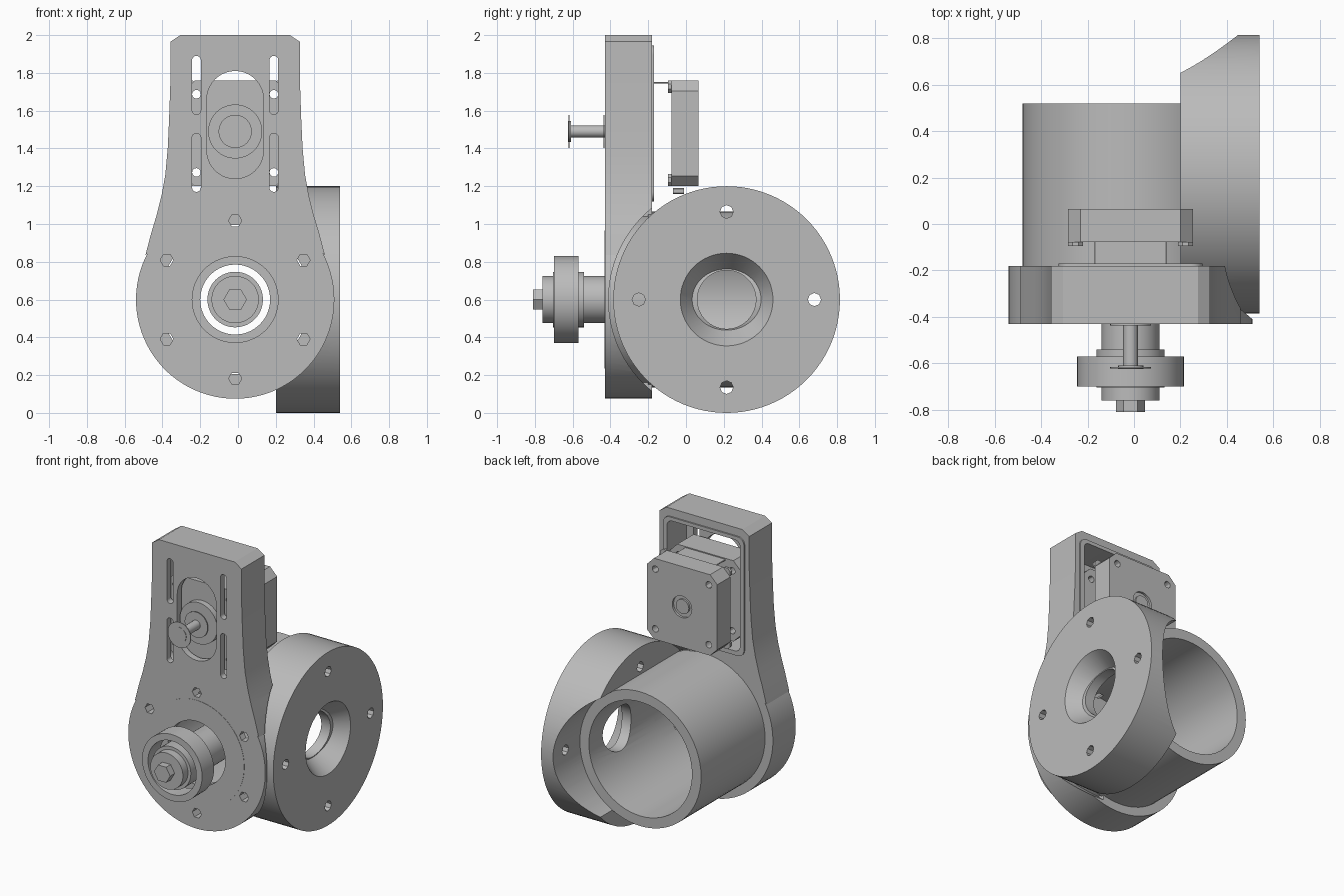
import bpy, bmesh, math
from mathutils import Matrix, Vector

if "Cube" in bpy.data.objects:
    bpy.data.objects.remove(bpy.data.objects["Cube"], do_unlink=True)

grey = bpy.data.materials.new("plain grey")
grey.use_nodes = True
grey.diffuse_color = (0.5, 0.5, 0.5, 1)
grey.node_tree.nodes["Principled BSDF"].inputs["Base Color"].default_value = (0.5, 0.5, 0.5, 1)

CX, AXIS_Z, MOTOR_Z = -0.015, 0.6, 1.48
FLANGE_Y = 0.215


def finish(name, bm):
    bmesh.ops.recalc_face_normals(bm, faces=bm.faces)
    mesh = bpy.data.meshes.new(name)
    bm.to_mesh(mesh)
    bm.free()
    mesh.materials.append(grey)
    ob = bpy.data.objects.new(name, mesh)
    bpy.context.collection.objects.link(ob)
    return ob


def prism(name, pts, y0, y1):
    """Outline in x and z, extruded along y."""
    bm = bmesh.new()
    face = bm.faces.new([bm.verts.new((x, y0, z)) for x, z in pts])
    out = bmesh.ops.extrude_face_region(bm, geom=[face])
    moved = [v for v in out["geom"] if isinstance(v, bmesh.types.BMVert)]
    bmesh.ops.translate(bm, verts=moved, vec=(0, y1 - y0, 0))
    return finish(name, bm)


def cyl_y(name, x, z, r, y0, y1, n=64):
    ring = [math.tau * i / n for i in range(n)]
    return prism(name, [(x + r * math.cos(a), z + r * math.sin(a)) for a in ring], y0, y1)


def cyl_x(name, y, z, r0, r1, x0, x1, n=64):
    bm = bmesh.new()
    place = Matrix.Translation(((x0 + x1) / 2, y, z)) @ Matrix.Rotation(math.pi / 2, 4, "Y")
    bmesh.ops.create_cone(bm, cap_ends=True, segments=n, radius1=r0, radius2=r1,
                          depth=x1 - x0, matrix=place)
    return finish(name, bm)


def rounded(x0, x1, z0, z1, r, n=6):
    """Rectangle outline; n=1 gives chamfered corners."""
    pts = []
    for q, (x, z) in enumerate([(x1 - r, z1 - r), (x0 + r, z1 - r), (x0 + r, z0 + r), (x1 - r, z0 + r)]):
        for i in range(n + 1):
            a = math.pi / 2 * (q + i / n)
            pts.append((x + r * math.cos(a), z + r * math.sin(a)))
    return pts


def slot(x, w, z0, z1):
    return rounded(x - w, x + w, z0, z1, w * 0.999, 10)


def cut(ob, cutters):
    for c in cutters:
        c.hide_render = True
        mod = ob.modifiers.new("cut", "BOOLEAN")
        mod.operation, mod.solver, mod.object = "DIFFERENCE", "EXACT", c
        bpy.context.view_layer.objects.active = ob
        bpy.ops.object.modifier_apply(modifier=mod.name)
        bpy.data.objects.remove(c, do_unlink=True)
    return ob


def ring(name, r_out, r_in, y0, y1, z=AXIS_Z):
    return cut(cyl_y(name, CX, z, r_out, y0, y1),
               [cyl_y("bore_cutter", CX, z, r_in, y0 - 0.1, y1 + 0.1)])


def saddle(name, r, x0, x1, tube_r):
    """Disc facing x, hollowed to sit against the tube."""
    return cut(cyl_x(name, FLANGE_Y, AXIS_Z, r, r, x0, x1, 96),
               [cyl_y("tube_cutter", CX, AXIS_Z, tube_r, -1, 1.2, 96)])


# Housing: round base blending into a tall neck
right = [(0.475, 0.835), (0.445, 0.95), (0.415, 1.05), (0.39, 1.15), (0.37, 1.26),
         (0.357, 1.4), (0.35, 1.55), (0.343, 1.75), (0.343, 1.965), (0.29, 2.0)]
arc = [math.radians(152 + 236 * i / 60) for i in range(61)]
outline = [(CX + 0.525 * math.cos(a), AXIS_Z + 0.525 * math.sin(a)) for a in arc]
outline += [(CX + x, z) for x, z in right] + [(CX - x, z) for x, z in reversed(right)]
housing = prism("housing", outline, -0.43, -0.18)
cutters = [prism("pocket_cutter", rounded(-0.295, 0.265, 1.15, 1.92, 0.04), -0.385, 0),
           prism("shaft_slot_cutter", slot(CX, 0.15, 1.24, 1.81), -0.6, -0.3),
           cyl_y("bore_cutter", CX, AXIS_Z, 0.22, -0.6, 0),
           cyl_y("chamber_cutter", CX, AXIS_Z, 0.395, -0.38, 0),
           saddle("flange_cutter", 0.625, 0.1, 0.8, 0.455)]
for side in (-1, 1):
    for z in (1.17, 1.58):
        cutters.append(prism("slot_cutter", slot(CX + side * 0.205, 0.023, z, z + 0.31), -0.6, -0.3))
for i in range(6):
    a = math.radians(30 + 60 * i)
    cutters.append(cyl_y("screw_cutter", CX + 0.418 * math.cos(a), AXIS_Z + 0.418 * math.sin(a),
                         0.035, -0.6, -0.34, 6))
cut(housing, cutters)

# Raised lip round the pocket, and the front cover ring
cut(prism("pocket_lip", rounded(-0.325, 0.295, 1.12, 1.945, 0.05), -0.185, -0.17),
    [prism("lip_cutter", rounded(-0.295, 0.265, 1.15, 1.92, 0.04), -0.4, 0)])
ring("cover_ring", 0.365, 0.22, -0.432, -0.39)

# Main tube with a side opening, and the side flange
tube = ring("main_tube", 0.465, 0.395, -0.2, 0.52)
cut(tube, [cyl_x("opening_cutter", FLANGE_Y, AXIS_Z, 0.155, 0.155, 0.2, 0.8)])
flange = saddle("side_flange", 0.6, 0.2, 0.54, 0.464)
cutters = [cyl_x("cone_cutter", FLANGE_Y, AXIS_Z, 0.155, 0.246, 0.41, 0.541)]
for dy, dz in ((1, 0), (-1, 0), (0, 1), (0, -1)):
    cutters.append(cyl_x("bolt_cutter", FLANGE_Y + 0.465 * dy, AXIS_Z + 0.465 * dz,
                         0.035, 0.035, 0, 0.8, 8))
cut(flange, cutters)

# Drive shaft, open bearing and hex bolt
cyl_y("drive_shaft", CX, AXIS_Z, 0.125, -0.76, -0.2)
ring("bearing_outer_ring", 0.23, 0.185, -0.7, -0.57)
ring("bearing_inner_ring", 0.147, 0.12, -0.705, -0.54)
cyl_y("hex_bolt", CX, AXIS_Z, 0.062, -0.81, -0.755, 6)

# Motor: rear body, front body in the pocket, corner feet and joining plate
def motor_holes():
    return [cyl_y("motor_hole_cutter", CX + sx * 0.205, MOTOR_Z + sz * 0.207, 0.023, -0.8, 0.4, 12)
            for sx in (-1, 1) for sz in (-1, 1)]


for name, y0, y1 in (("motor_rear", -0.078, 0.065), ("motor_front", -0.37, -0.19)):
    body = prism(name, rounded(-0.285, 0.255, 1.2, 1.76, 0.055, 1), y0, y1)
    cut(body, motor_holes())
cut(bpy.data.objects["motor_rear"], [cyl_y("rear_boss_cutter", CX, MOTOR_Z, 0.075, 0.05, 0.2, 24)])
cyl_y("motor_rear_boss", CX, MOTOR_Z, 0.05, 0.04, 0.062, 24)
for sx in (-1, 1):
    for sz in (-1, 1):
        x, z = CX + sx * 0.237, MOTOR_Z + sz * 0.247
        foot = prism("motor_foot", rounded(x - 0.033, x + 0.033, z - 0.033, z + 0.033, 0.02, 1), -0.095, -0.077)
        cut(foot, motor_holes())
prism("motor_top_plate", rounded(-0.17, 0.14, 1.745, 1.753, 0.002, 1), -0.19, -0.078)
prism("motor_connector", rounded(-0.08, 0.05, 1.16, 1.19, 0.005, 1), -0.07, -0.01)

# Motor boss, thin shaft and pulley discs
cyl_y("motor_boss", CX, 1.49, 0.143, -0.41, -0.36)
cyl_y("motor_shaft", CX, 1.49, 0.032, -0.62, -0.4, 16)
for y in (-0.622, -0.437):
    cyl_y("pulley_disc", CX, 1.49, 0.088, y, y + 0.006, 32)
cyl_y("pulley_hub", CX, 1.49, 0.055, -0.625, -0.61, 16)

# Smooth curves, sharp edges
bpy.ops.object.select_all(action="DESELECT")
for ob in bpy.context.scene.objects:
    if ob.type == "MESH":
        ob.select_set(True)
        bpy.context.view_layer.objects.active = ob
bpy.ops.object.shade_smooth_by_angle(angle=math.radians(30))
